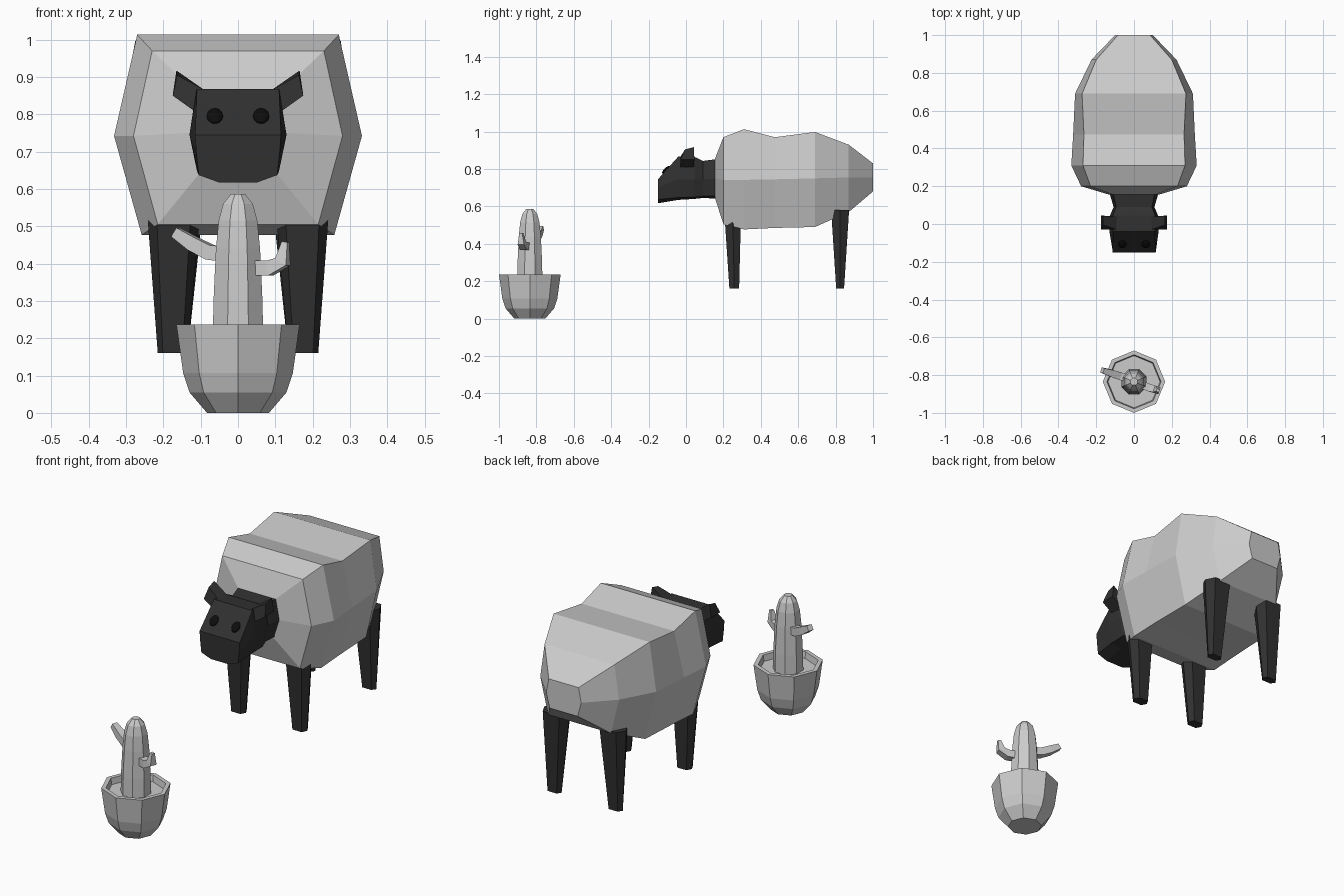
import bpy, bmesh, math
from mathutils import Vector, Matrix

if "Cube" in bpy.data.objects:
    bpy.data.objects.remove(bpy.data.objects["Cube"])


def material(name, v):
    m = bpy.data.materials.new(name)
    m.diffuse_color = (v, v, v, 1)
    m.use_nodes = True
    m.node_tree.nodes["Principled BSDF"].inputs["Base Color"].default_value = m.diffuse_color
    return m


dark = material("dark_wool", 0.03)
black = material("black", 0.004)


def finish(name, bm, mat=None):
    bmesh.ops.recalc_face_normals(bm, faces=bm.faces[:])
    me = bpy.data.meshes.new(name)
    bm.to_mesh(me)
    bm.free()
    ob = bpy.data.objects.new(name, me)
    bpy.context.collection.objects.link(ob)
    if mat:
        me.materials.append(mat)
    return ob


def loft(name, rings, mat=None):
    """Skin closed rings of points and cap both ends."""
    bm = bmesh.new()
    vs = [[bm.verts.new(p) for p in r] for r in rings]
    n = len(vs[0])
    for a, b in zip(vs, vs[1:]):
        for i in range(n):
            j = (i + 1) % n
            bm.faces.new((a[i], a[j], b[j], b[i]))
    bm.faces.new(vs[0])
    bm.faces.new(vs[-1])
    return finish(name, bm, mat)


def section(y, levels):
    """Symmetric ring at y from (half width, z) pairs, top to bottom."""
    return [(w, y, z) for w, z in levels] + [(-w, y, z) for w, z in reversed(levels)]


def turned(profile, n, centre, phase=0):
    cx, cy = centre
    return [[(cx + r * math.cos(phase + 2 * math.pi * i / n),
              cy + r * math.sin(phase + 2 * math.pi * i / n), z)
             for i in range(n)] for r, z in profile]


# Woolly body
loft("body", [
    section(0.155, [(.11, .855), (.13, .75), (.10, .645)]),
    section(0.20, [(.23, .97), (.28, .742), (.215, .505)]),
    section(0.31, [(.27, 1.013), (.332, .742), (.258, .477)]),
    section(0.475, [(.265, .97), (.322, .745), (.255, .485)]),
    section(0.69, [(.275, .998), (.312, .75), (.25, .49)]),
    section(0.87, [(.20, .93), (.225, .755), (.18, .57)]),
    section(1.0, [(.085, .83), (.10, .755), (.08, .68)]),
])

# Head and neck
loft("head", [
    section(-.15, [(.115, .745), (.112, .70), (.105, .637), (.05, .617)]),
    section(-.04, [(.11, .868), (.13, .745), (.11, .648), (.05, .635)]),
    section(.045, [(.112, .865), (.127, .745), (.11, .65), (.05, .64)]),
    section(.09, [(.095, .843), (.108, .745), (.095, .655), (.05, .645)]),
    section(.165, [(.11, .853), (.13, .75), (.10, .655), (.05, .642)]),
], dark)

# Ears and eyes
for s, side in ((-1, "left"), (1, "right")):
    loft(side + "_ear", [
        [(s * .09, -.03, .865), (s * .105, -.03, .80), (s * .105, .04, .80), (s * .09, .04, .865)],
        [(s * .163, -.005, .905), (s * .175, -.03, .85), (s * .175, .045, .85), (s * .165, .042, .917)],
    ], dark)
    bm = bmesh.new()
    mat = (Matrix.Translation((s * .062, -.105, .795)) @ Matrix.Rotation(math.radians(42), 4, 'X')
           @ Matrix.Diagonal((.022, .029, .012, 1)))
    bmesh.ops.create_uvsphere(bm, u_segments=12, v_segments=8, radius=1, matrix=mat)
    finish(side + "_eye", bm, black)


# Tapered six-sided legs
def leg_ring(s, x0, x1, y0, y1, z):
    cx, cy, w, d = s * (x0 + x1) / 2, (y0 + y1) / 2, (x1 - x0) / 2, (y1 - y0) / 2
    return [(cx + a * w, cy + b * d, z) for a, b in
            ((-.65, -1), (.65, -1), (1, 0), (.65, 1), (-.65, 1), (-1, 0))]


for s, side in ((-1, "left"), (1, "right")):
    loft(side + "_front_leg", [leg_ring(s, .135, .215, .232, .284, .16),
                               leg_ring(s, .103, .242, .208, .293, .52)], dark)
    loft(side + "_back_leg", [leg_ring(s, .135, .215, .803, .845, .16),
                              leg_ring(s, .09, .235, .776, .872, .58)], dark)

# Pot with recessed soil
C = (0, -.835)
loft("pot", turned([(.083, 0), (.13, .055), (.147, .107), (.165, .237),
                    (.143, .237), (.138, .205)], 8, C))

# Cactus stem
loft("cactus_stem", turned([(.073, .20), (.071, .30), (.064, .44), (.056, .515),
                            (.043, .56), (.02, .587)], 8, C, math.pi / 8))


# Cactus arms, four-sided tubes along bent paths
def arm(name, path):
    pts = [Vector(p[:3]) for p in path]
    side = Vector((0, 0, 1)).cross(pts[1] - pts[0]).normalized()
    rings = []
    for i, p in enumerate(pts):
        t = (pts[min(i + 1, len(pts) - 1)] - pts[max(i - 1, 0)]).normalized()
        up = t.cross(side).normalized()
        r = path[i][3]
        rings.append([p + side * a * r + up * b * r for a, b in ((1, 1), (-1, 1), (-1, -1), (1, -1))])
    loft(name, rings)


arm("left_cactus_arm", [(-.03, -.82, .425, .02), (-.075, -.805, .43, .02),
                        (-.12, -.79, .453, .019), (-.168, -.775, .484, .014)])
arm("right_cactus_arm", [(.03, -.848, .388, .02), (.085, -.868, .388, .02),
                         (.12, -.878, .405, .018), (.127, -.881, .458, .008)])
